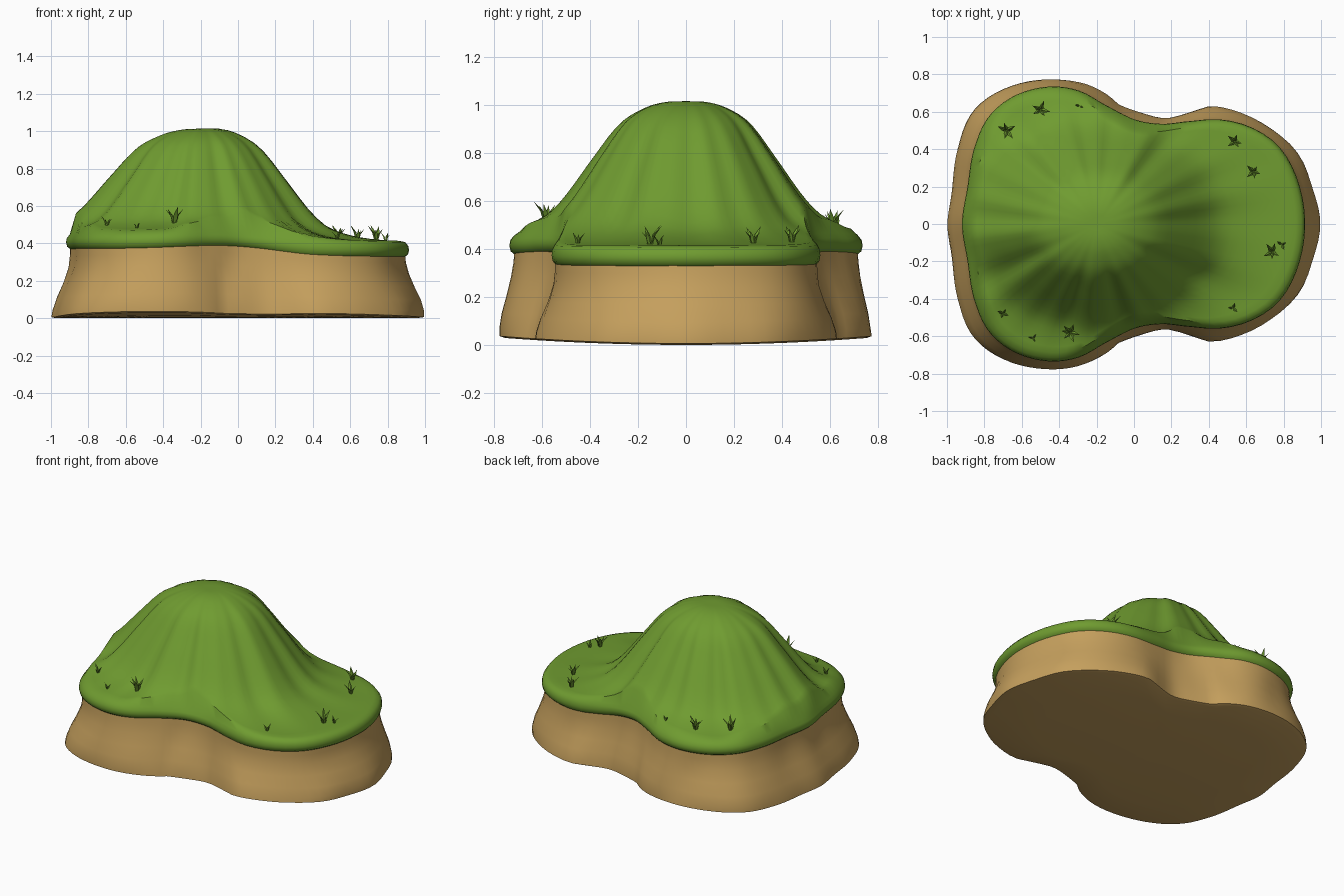
import bpy, bmesh, math, random
from mathutils import Vector

if "Cube" in bpy.data.objects:
    bpy.data.objects.remove(bpy.data.objects["Cube"])

random.seed(4)
CX = -0.2          # hill axis, all rings are swept around it
N = 120            # points per ring

def material(name, rgb):
    m = bpy.data.materials.new(name)
    m.diffuse_color = (*rgb, 1)
    m.use_nodes = True
    m.node_tree.nodes["Principled BSDF"].inputs["Base Color"].default_value = m.diffuse_color
    return m

GRASS = material("grass green", (0.16, 0.33, 0.03))
EARTH = material("sandy earth", (0.56, 0.35, 0.11))

def lerp(table, x):
    """Smooth lookup through (x, value) points."""
    if x <= table[0][0]: return table[0][1]
    if x >= table[-1][0]: return table[-1][1]
    for i in range(len(table) - 1):
        (x1, p1), (x2, p2) = table[i], table[i + 1]
        if x <= x2:
            x0, p0 = table[max(i - 1, 0)]
            x3, p3 = table[min(i + 2, len(table) - 1)]
            w, u = x2 - x1, (x - x1) / (x2 - x1)
            m1, m2 = (p2 - p0) / (x2 - x0) * w, (p3 - p1) / (x3 - x1) * w
            return (p1 * (2*u**3 - 3*u*u + 1) + m1 * (u**3 - 2*u*u + u)
                    + p2 * (3*u*u - 2*u**3) + m2 * (u**3 - u*u))

def polar(half):
    """Mirrored half outline -> table of (angle, radius) about the axis."""
    t = []
    for x, y in half:
        a, r = math.atan2(y, x - CX), math.hypot(x - CX, y)
        t.append((a, r))
        if 0.001 < a < 3.14: t.append((-a, r))
        elif a > 3.14: t.append((-a, r))
    t.sort()
    return t

TURF = polar([(-.92, 0), (-.89, .2), (-.85, .42), (-.78, .57), (-.65, .68), (-.45, .735),
              (-.3, .715), (-.15, .635), (0, .56), (.15, .535), (.3, .55), (.45, .56),
              (.62, .52), (.77, .42), (.87, .25), (.915, 0)])
FOOT = polar([(-1, 0), (-.975, .18), (-.945, .4), (-.87, .59), (-.74, .7), (-.45, .775),
              (-.27, .75), (-.13, .68), (-.08, .635), (.05, .59), (.17, .565), (.28, .59),
              (.4, .63), (.56, .6), (.72, .52), (.88, .37), (.95, .2), (.995, 0)])
LIP = [(-.92, .37), (-.5, .375), (-.1, .388), (.1, .375), (.4, .34), (.9, .328)]
HILL = [(0, .545), (.1, .543), (.2, .52), (.32, .455), (.45, .31), (.6, .135), (.7, .06), (.9, .012), (1.2, 0)]
ANG = [-math.pi + 2 * math.pi * (i + .5) / N for i in range(N)]

def ground(x, y):
    """Height of the turf: sloping meadow plus the ridged hill."""
    dx = x - CX
    a = math.atan2(y, dx)
    d = math.hypot(dx / (1.03 if dx < 0 else 1), y / .83)
    ridge = .025 * math.sin(9 * a + .6) + .018 * math.sin(14 * a + 2) + .012 * math.sin(23 * a)
    return lerp(LIP, x) + .082 + lerp(HILL, d * (1 + ridge * min(1, d * 2.5)))

def sweep(name, rings, mat, centre_first=None, centre_last=None):
    """Bridge rings of N points, with optional fans at either end."""
    bm = bmesh.new()
    rows = [[bm.verts.new(p) for p in r] for r in rings]
    for a, b in zip(rows, rows[1:]):
        for i in range(N):
            j = (i + 1) % N
            bm.faces.new((a[i], b[i], b[j], a[j]))
    for c, row in ((centre_first, rows[0]), (centre_last, rows[-1])):
        if c:
            v = bm.verts.new(c)
            for i in range(N):
                bm.faces.new((v, row[i], row[(i + 1) % N]))
    bmesh.ops.recalc_face_normals(bm, faces=bm.faces)
    return finish(name, bm, mat)

def finish(name, bm, mat, angle=40):
    me = bpy.data.meshes.new(name)
    bm.to_mesh(me)
    bm.free()
    ob = bpy.data.objects.new(name, me)
    bpy.context.collection.objects.link(ob)
    me.materials.append(mat)
    bpy.ops.object.select_all(action='DESELECT')
    ob.select_set(True)
    bpy.context.view_layer.objects.active = ob
    bpy.ops.object.shade_smooth_by_angle(angle=math.radians(angle))
    return ob

def at(a, r):
    return CX + r * math.cos(a), r * math.sin(a)

# Turf: hill and meadow, rolling over a rounded lip and tucking under
rings = []
for k in range(1, 23):
    ring = []
    for a in ANG:
        x, y = at(a, (lerp(TURF, a) - .05) * k / 22)
        ring.append((x, y, ground(x, y)))
    rings.append(ring)
for inset, up in ((.02, .078), (.004, .058), (0, .035), (.006, .012), (.022, 0), (.09, .004)):
    ring = []
    for a in ANG:
        x, y = at(a, lerp(TURF, a) - inset)
        ring.append((x, y, lerp(LIP, x) + up))
    rings.append(ring)
sweep("grass_hill", rings, GRASS, centre_first=(CX, 0, ground(CX, 0)))

# Earth cliff: flares out to the foot, roughened with chiselled facets
chips = [random.uniform(-1, 1) for _ in range(N // 4)]
def chip(i, level):
    u = (i + level) / 4
    k = int(u)
    return chips[k % len(chips)] * (1 - u + k) + chips[(k + 1) % len(chips)] * (u - k)

def foot_z(y):
    return .006 + .03 * (y / .77) ** 2

rings = []
for level, (h, flare, rough) in enumerate(((1.06, 0, 0), (.9, .03, .003), (.72, .14, .009), (.5, .43, .011),
                                           (.28, .78, .01), (.1, .97, .007), (0, 1, .003))):
    ring = []
    for i, a in enumerate(ANG):
        top, foot = lerp(TURF, a) - .022, lerp(FOOT, a)
        x, y = at(a, top + (foot - top) * flare + rough * chip(i, level))
        z0 = foot_z(y)
        ring.append((x, y, z0 + (lerp(LIP, x) - z0) * h))
    rings.append(ring)
for f in (.97, .7, .4):       # shallow bowed underside
    ring = []
    for a in ANG:
        x, y = at(a, lerp(FOOT, a) * f)
        ring.append((x, y, foot_z(y) - .006))
    rings.append(ring)
sweep("earth_cliff", rings, EARTH, centre_last=(CX, 0, 0))

# Grass tufts: fans of bent, pointed blades
def tuft(x, y, size, blades):
    bm = bmesh.new()
    base = Vector((x, y, ground(x, y) - .008))
    turn = random.uniform(0, 6.28)
    for i in range(blades):
        a = turn + 2 * math.pi * i / blades + random.uniform(-.3, .3)
        out = Vector((math.cos(a), math.sin(a), 0))
        side = Vector((-out.y, out.x, 0))
        s = size * random.uniform(.7, 1.1)
        rows = []
        for reach, up, w in ((.08, 0, .10), (.25, .55, .13)):
            c = base + out * reach * s + Vector((0, 0, up * s))
            rows.append([bm.verts.new(c + side * w * s), bm.verts.new(c - side * w * s),
                         bm.verts.new(c - out * w * s * .8)])
        tip = bm.verts.new(base + out * .62 * s + Vector((0, 0, s)))
        for j in range(3):
            k = (j + 1) % 3
            bm.faces.new((rows[0][j], rows[0][k], rows[1][k], rows[1][j]))
            bm.faces.new((rows[1][j], rows[1][k], tip))
    bmesh.ops.recalc_face_normals(bm, faces=bm.faces)
    finish("grass_tuft", bm, GRASS)

for x, y, size, blades in ((-.68, .5, .08, 5), (-.5, .61, .09, 5), (-.29, .63, .04, 2), (.54, .44, .08, 5),
                           (.64, .28, .075, 5), (.74, -.15, .08, 5), (.79, -.11, .06, 3), (.53, -.45, .06, 3),
                           (-.7, -.48, .06, 4), (-.34, -.58, .09, 6), (-.54, -.61, .05, 3)):
    tuft(x, y, size, blades)
